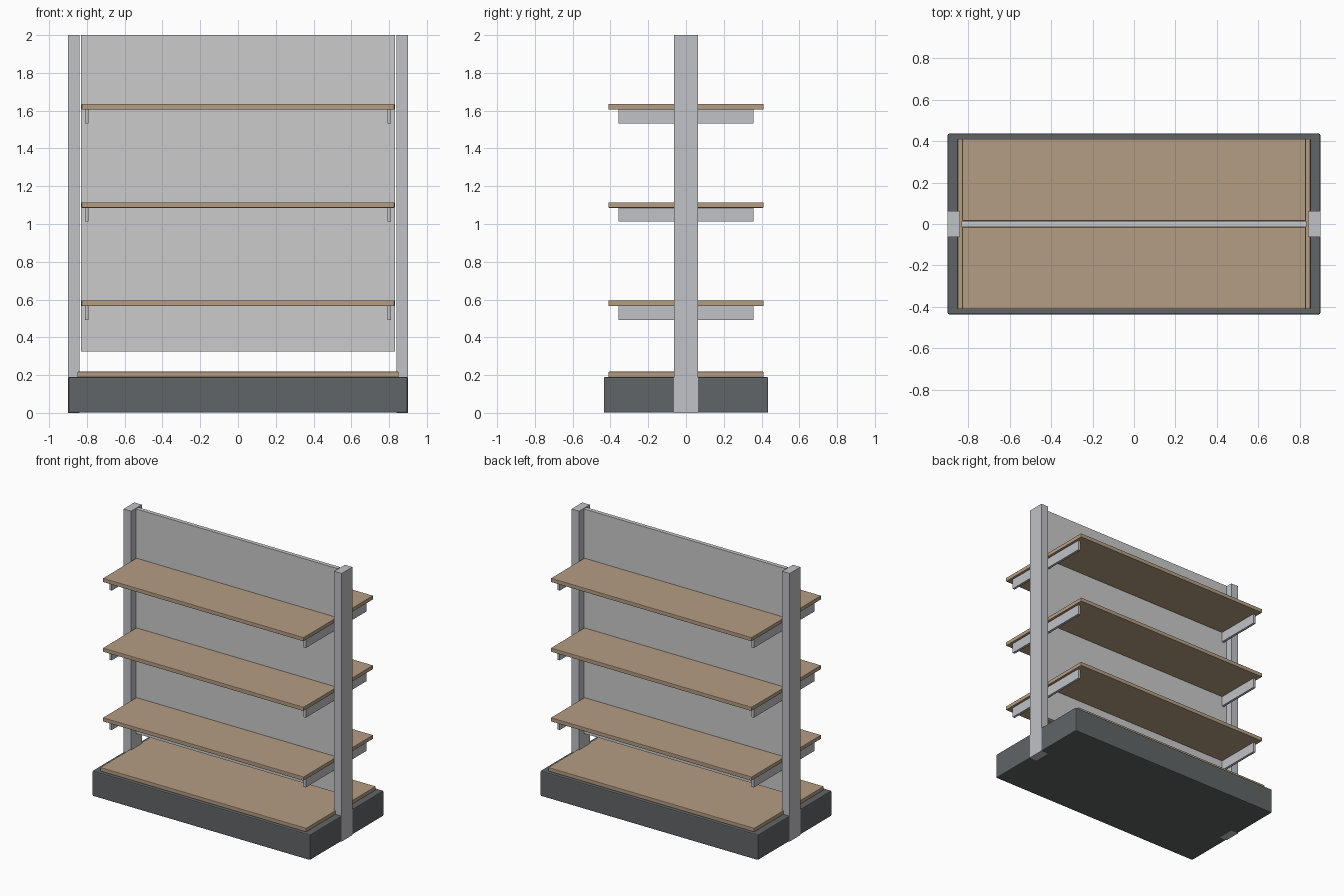
import bpy, bmesh
from mathutils import Matrix, Vector

if "Cube" in bpy.data.objects:
    bpy.data.objects.remove(bpy.data.objects["Cube"])


def material(name, rgb):
    m = bpy.data.materials.new(name)
    m.diffuse_color = (*rgb, 1)
    m.use_nodes = True
    m.node_tree.nodes["Principled BSDF"].inputs["Base Color"].default_value = m.diffuse_color
    return m


WOOD = material("wood", (0.46, 0.34, 0.23))
DARK = material("dark_metal", (0.12, 0.13, 0.135))
METAL = material("light_metal", (0.53, 0.54, 0.57))
PANEL = material("panel_grey", (0.64, 0.635, 0.625))


def box(name, lo, hi, mat, bevel=0.0):
    lo, hi = Vector(lo), Vector(hi)
    bm = bmesh.new()
    bmesh.ops.create_cube(bm, size=1, matrix=Matrix.Translation((lo + hi) / 2)
                          @ Matrix.Diagonal((*(hi - lo), 1)))
    me = bpy.data.meshes.new(name)
    bm.to_mesh(me)
    bm.free()
    me.materials.append(mat)
    ob = bpy.data.objects.new(name, me)
    bpy.context.collection.objects.link(ob)
    if bevel:
        mod = ob.modifiers.new("edge_bevel", 'BEVEL')
        mod.width = bevel
        mod.segments = 2
    return ob


def mirrored(name, lo, hi, mat, axes, bevel=0.0):
    ob = box(name, lo, hi, mat, bevel)
    mod = ob.modifiers.new("mirror", 'MIRROR')
    mod.use_axis = axes
    mod.use_mirror_merge = False
    return ob


# Plinth with a wooden deck on top
box("plinth", (-0.898, -0.435, 0.001), (0.898, 0.435, 0.19), DARK, 0.007)
box("base_deck", (-0.85, -0.41, 0.19), (0.85, 0.41, 0.218), WOOD, 0.003)

# Uprights at both ends and the shared back panel
mirrored("upright_posts", (0.838, -0.063, 0), (0.9, 0.063, 2), METAL, (True, False, False))
box("back_panel", (-0.832, -0.015, 0.325), (0.832, 0.015, 2), PANEL)

# Three shelf levels on both faces, each carried by end brackets
for i in range(3):
    z = 0.566 + 0.52 * i
    mirrored(f"shelf_pair_{i + 1}", (-0.828, 0.015, z), (0.828, 0.41, z + 0.029),
             WOOD, (False, True, False), 0.003)
    mirrored(f"shelf_brackets_{i + 1}", (0.792, 0.015, z - 0.074), (0.81, 0.358, z),
             METAL, (True, True, False))
